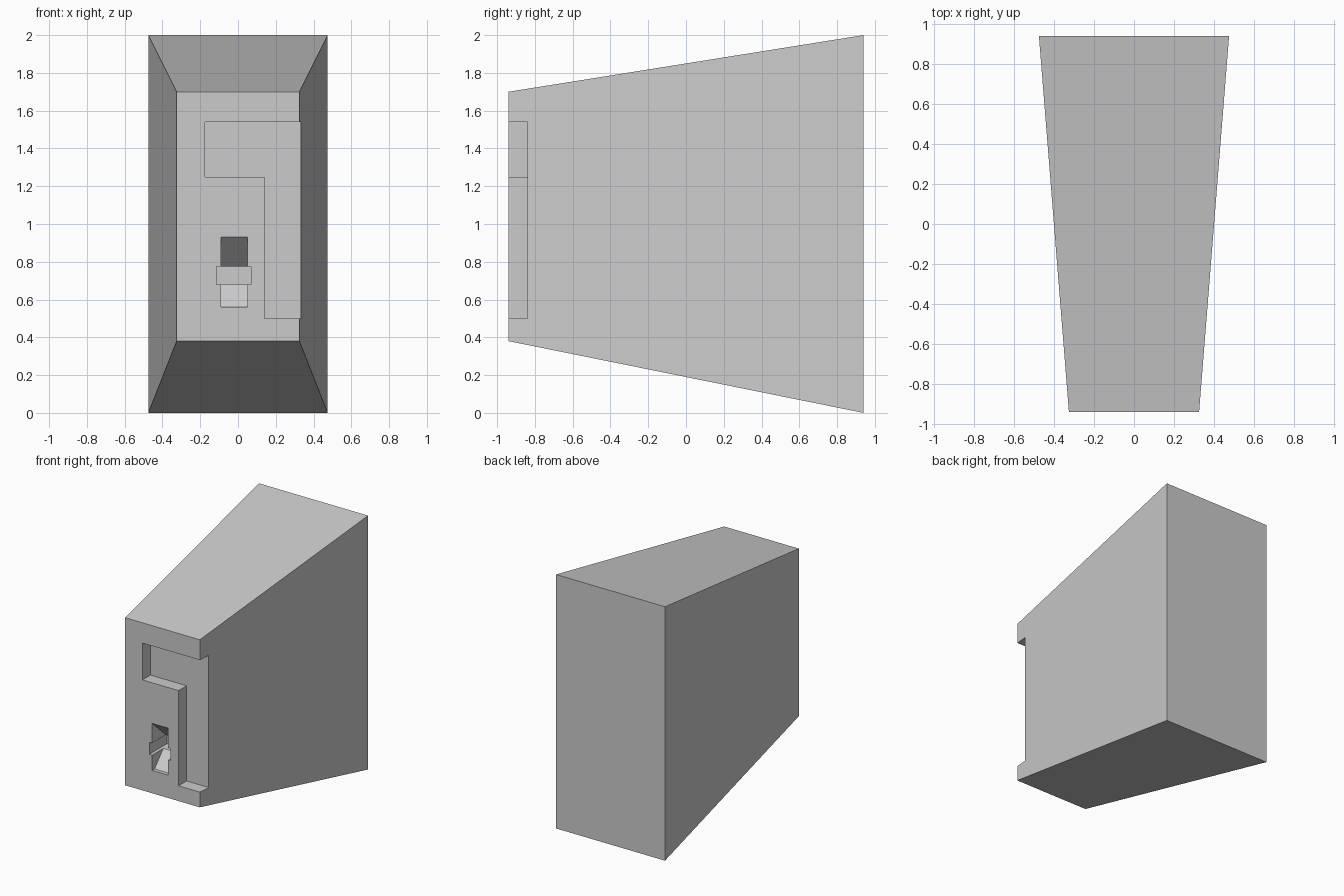
import bpy
import bmesh

cube = bpy.data.objects.get("Cube")
if cube:
    bpy.data.objects.remove(cube, do_unlink=True)

FRONT, BACK = -0.94, 0.94

grey = bpy.data.materials.new("plain grey")
grey.use_nodes = True
colour = (0.6, 0.6, 0.6, 1)
grey.diffuse_color = colour
grey.node_tree.nodes["Principled BSDF"].inputs["Base Color"].default_value = colour


def bridge(name, first, second):
    """Solid between two matching outlines of 3D points."""
    bm = bmesh.new()
    a = [bm.verts.new(p) for p in first]
    b = [bm.verts.new(p) for p in second]
    bm.faces.new(a)
    bm.faces.new(b[::-1])
    for i in range(len(a)):
        j = (i + 1) % len(a)
        bm.faces.new((a[j], a[i], b[i], b[j]))
    bmesh.ops.recalc_face_normals(bm, faces=bm.faces)
    mesh = bpy.data.meshes.new(name)
    bm.to_mesh(mesh)
    bm.free()
    mesh.materials.append(grey)
    obj = bpy.data.objects.new(name, mesh)
    bpy.context.collection.objects.link(obj)
    return obj


def rect(half, low, high, y):
    return [(-half, y, low), (half, y, low), (half, y, high), (-half, y, high)]


def front_cut(name, outline, depth):
    """Cutter with an x-z outline pushed in from the front."""
    return bridge(name, [(x, FRONT - 0.1, z) for x, z in outline],
                  [(x, FRONT + depth, z) for x, z in outline])


def cut(body, cutter):
    cutter.hide_render = True
    mod = body.modifiers.new(cutter.name, 'BOOLEAN')
    mod.operation = 'DIFFERENCE'
    mod.solver = 'EXACT'
    mod.object = cutter
    bpy.context.view_layer.objects.active = body
    bpy.ops.object.modifier_apply(modifier=mod.name)
    bpy.data.objects.remove(cutter, do_unlink=True)


# Tapered body
body = bridge("tapered_body", rect(0.325, 0.38, 1.70, FRONT),
              rect(0.475, 0, 2, BACK))

# Stepped recess, open on the +x side
recess = [(-0.175, 1.54), (-0.175, 1.25), (0.14, 1.25), (0.14, 0.5),
          (0.6, 0.5), (0.6, 1.54)]
cut(body, front_cut("stepped_recess", recess, 0.1))

# Funnel with sloping roof and floor
funnel = [(-0.1, 0.56), (0.03, 0.56), (0.14, 0.68), (0.17, 0.68),
          (0.17, 0.775), (0, 0.93), (-0.1, 0.93)]
cut(body, bridge("funnel", [(-0.09, FRONT + d, z) for d, z in funnel],
                 [(0.05, FRONT + d, z) for d, z in funnel]))

# Wide slot across the funnel
slot = [(-0.115, 0.68), (0.07, 0.68), (0.07, 0.775), (-0.115, 0.775)]
cut(body, front_cut("wide_slot", slot, 0.22))
